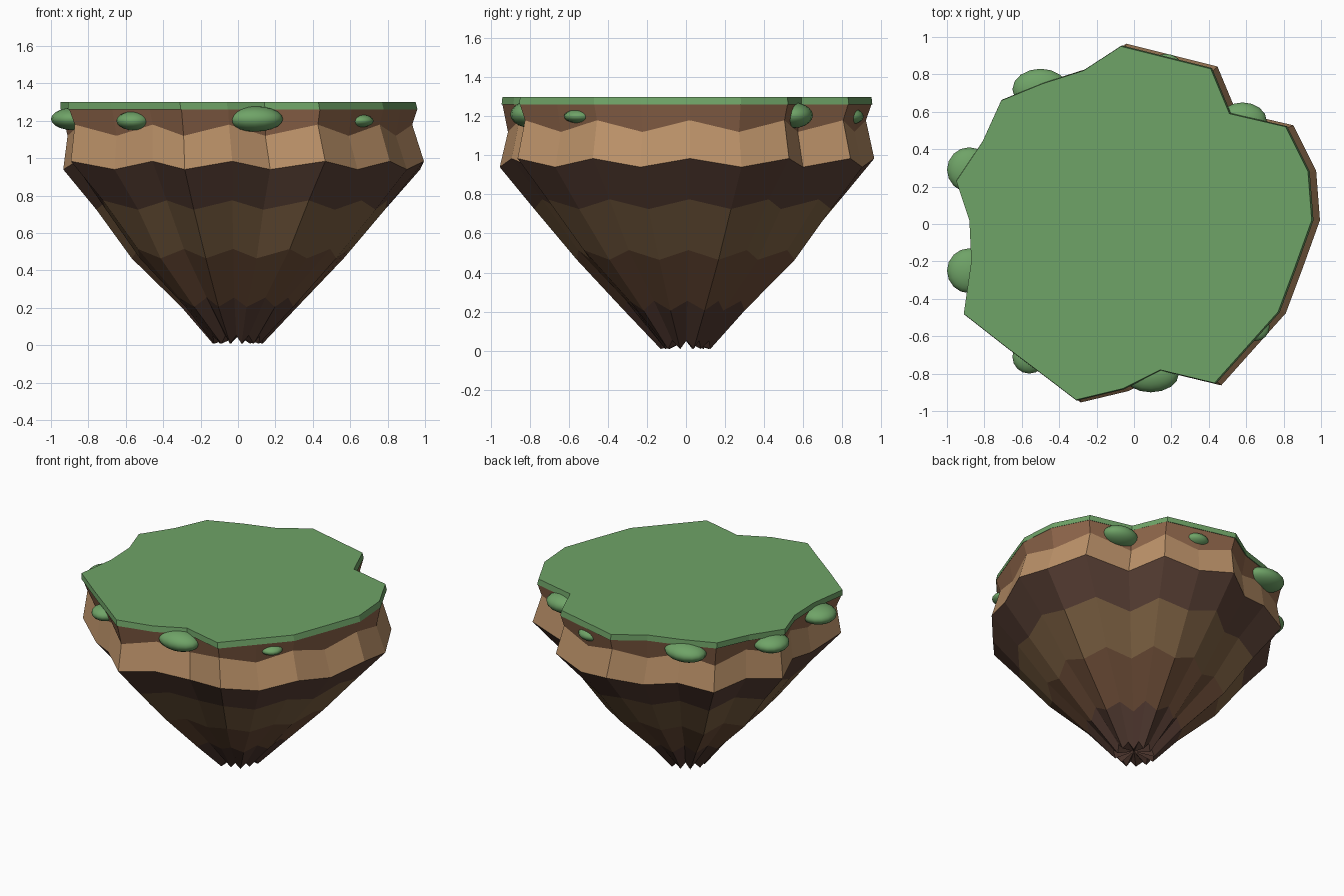
import bpy, bmesh, random

if "Cube" in bpy.data.objects:
    bpy.data.objects.remove(bpy.data.objects["Cube"])

random.seed(4)


def material(name, hexcode):
    m = bpy.data.materials.new(name)
    c = [int(hexcode[i:i + 2], 16) / 255 for i in (0, 2, 4)]
    m.diffuse_color = (*[(v / 12.92 if v < .04 else ((v + .055) / 1.055) ** 2.4) for v in c], 1)
    m.use_nodes = True
    m.node_tree.nodes["Principled BSDF"].inputs["Base Color"].default_value = m.diffuse_color
    return m


# 24-sided ragged outline shared by the turf and all rock layers
OUTLINE = [(.95, .02), (.93, .28), (.81, .52), (.51, .59), (.41, .83), (.17, .89),
           (-.07, .95), (-.27, .82), (-.49, .75), (-.71, .66), (-.81, .44), (-.95, .23),
           (-.88, .02), (-.87, -.20), (-.91, -.48), (-.68, -.66), (-.48, -.81), (-.31, -.94),
           (-.06, -.88), (.14, -.78), (.43, -.85), (.60, -.66), (.77, -.47), (.86, -.23)]
N = len(OUTLINE)


def layered(name, layers, mats, cap_z=None):
    """Loft rings (z, scale, x shift, z zigzag, radial jitter); one material per band."""
    bm = bmesh.new()
    rings = []
    for z, s, dx, zig, jit in layers:
        ring = []
        for k, (x, y) in enumerate(OUTLINE):
            f = s * (1 + random.uniform(-jit, jit))
            dz = zig if k % 2 == 0 else -zig
            ring.append(bm.verts.new((x * f + dx, y * f, z + dz)))
        rings.append(ring)
    for b, (a, c) in enumerate(zip(rings, rings[1:])):
        for k in range(N):
            j = (k + 1) % N
            bm.faces.new((a[k], c[k], c[j], a[j])).material_index = b % len(mats)
    bm.faces.new(rings[0])
    if cap_z is None:
        bm.faces.new(rings[-1][::-1])
    else:
        tip = bm.verts.new((0, 0, cap_z))
        for k in range(N):
            f = bm.faces.new((rings[-1][k], tip, rings[-1][(k + 1) % N]))
            f.material_index = len(mats) - 1
    bmesh.ops.recalc_face_normals(bm, faces=bm.faces)
    me = bpy.data.meshes.new(name)
    bm.to_mesh(me)
    bm.free()
    for m in mats:
        me.materials.append(m)
    ob = bpy.data.objects.new(name, me)
    bpy.context.collection.objects.link(ob)
    return ob


grass = material("grass", "6FA367")

# Flat turf slab
layered("turf", [(1.30, 1, 0, 0, 0), (1.26, 1.005, .005, 0, 0)], [grass])

# Rock body: collar, bulge, then tapering to a ragged tip
rock = [material("rock_%d" % i, h) for i, h in enumerate(
    ["8C6449", "BC9269", "5C4237", "7C6042", "6E4E38", "523A31"])]
layered("rock_body", [
    (1.26, 1.00, .008, 0, 0),
    (1.15, .97, .01, .03, 0),
    (.962, 1.015, .03, .022, 0),
    (.75, .825, .02, .025, .015),
    (.49, .61, .012, .025, .03),
    (.23, .335, 0, .025, .05),
    (.03, .14, 0, .022, .08)], rock, cap_z=.05)

# Bushes clinging under the turf edge: centre, half sizes
BUSHES = [((.09, -.80, 1.21), (.15, .10, .068)),
          ((-.56, -.71, 1.20), (.09, .09, .05)),
          ((-.88, -.25, 1.21), (.12, .12, .06)),
          ((-.88, .29, 1.21), (.12, .12, .06)),
          ((-.50, .72, 1.21), (.15, .11, .065)),
          ((.58, .55, 1.205), (.13, .10, .065)),
          ((.65, -.55, 1.20), (.075, .075, .035)),
          ((.17, .83, 1.20), (.09, .08, .045))]
for i, (loc, size) in enumerate(BUSHES):
    bpy.ops.mesh.primitive_uv_sphere_add(segments=16, ring_count=10, radius=1, location=loc)
    ob = bpy.context.object
    ob.name = "bush_%d" % (i + 1)
    ob.scale = size
    ob.data.materials.append(grass)
    bpy.ops.object.shade_smooth()
